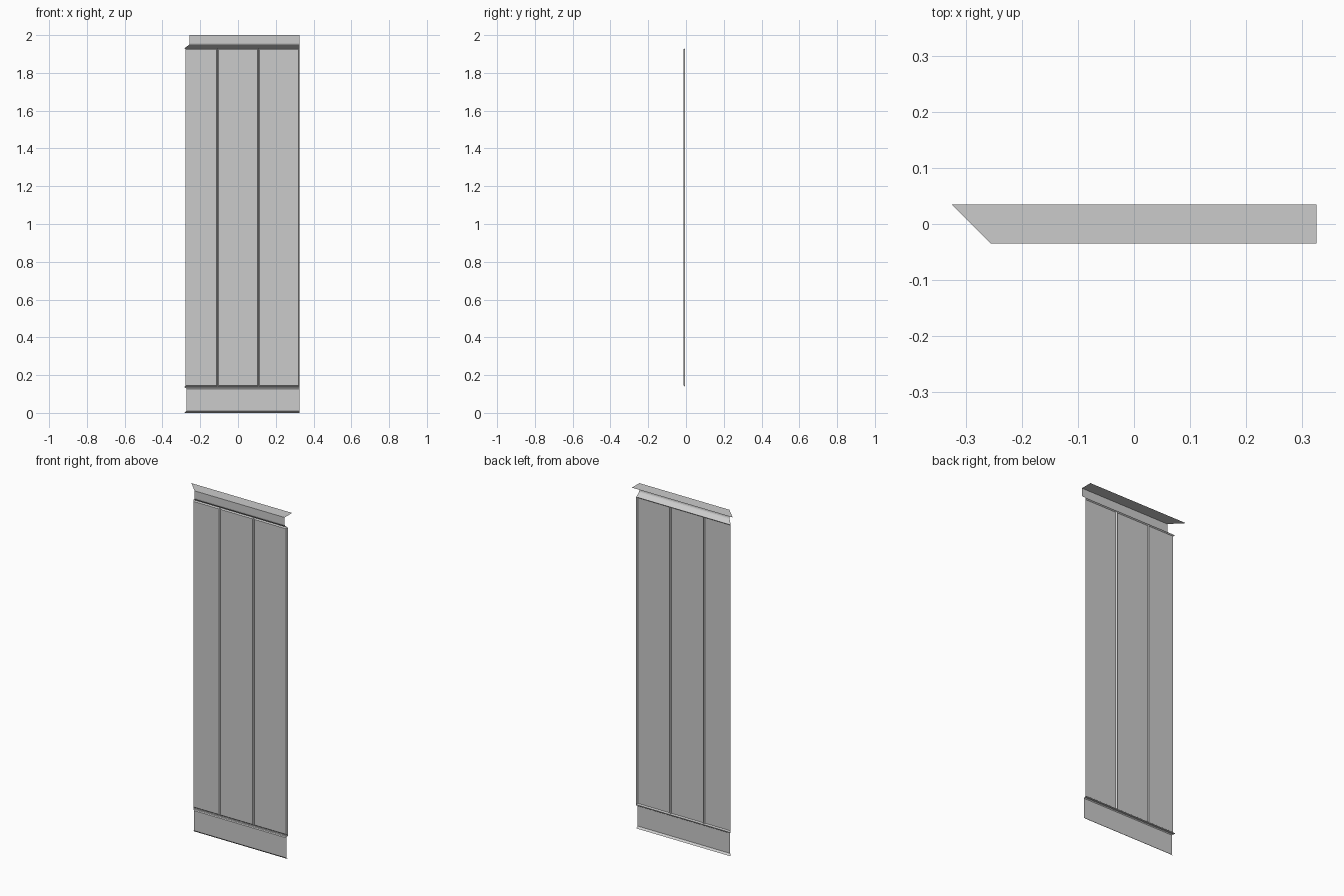
import bpy, bmesh

if "Cube" in bpy.data.objects:
    bpy.data.objects.remove(bpy.data.objects["Cube"])

RIGHT = 0.325          # square-cut right end
MITRE = -0.29          # left end is cut at 45 degrees: x = MITRE - y
FRONT, BACK = -0.013, -0.006   # plank face and groove depth
Z0, Z1, CH = 0.139, 1.93, 0.008


def finish(name, bm):
    # cut the left end on the mitre plane and make the object
    bmesh.ops.bisect_plane(bm, geom=bm.verts[:] + bm.edges[:] + bm.faces[:],
                           plane_co=(MITRE, 0, 0), plane_no=(1, 1, 0), clear_inner=True)
    me = bpy.data.meshes.new(name)
    bm.to_mesh(me)
    bm.free()
    ob = bpy.data.objects.new(name, me)
    bpy.context.collection.objects.link(ob)
    return ob


def moulding(name, profile):
    # open (y, z) profile, listed bottom to top, swept along x
    bm = bmesh.new()
    rows = [[bm.verts.new((x, y, z)) for x in (-0.4, RIGHT)] for y, z in profile]
    for a, b in zip(rows, rows[1:]):
        bm.faces.new((a[0], a[1], b[1], b[0]))
    return finish(name, bm)


def plank(name, xa, xb):
    # thin board face with chamfered rim
    def ring(d, y):
        return [bm.verts.new(p) for p in ((xa + d, y, Z0 + d), (xb - d, y, Z0 + d),
                                          (xb - d, y, Z1 - d), (xa + d, y, Z1 - d))]
    bm = bmesh.new()
    outer, inner = ring(0, BACK), ring(CH * 0.7, FRONT)
    bm.faces.new(inner)
    for i in range(4):
        j = (i + 1) % 4
        bm.faces.new((outer[i], outer[j], inner[j], inner[i]))
    return finish(name, bm)


# skirting board with chamfered lower and upper edges
moulding("skirting", [(-0.006, 0.0), (-0.017, 0.01), (-0.017, 0.127),
                      (-0.013, 0.132), (-0.006, 0.134), (BACK, Z0)])

# three equal planks, the left one shortened by the mitre
w = 2 * RIGHT / 3
for i in range(3):
    plank(f"plank_{i + 1}", -RIGHT + i * w, -RIGHT + (i + 1) * w)

# cornice: sloping underside, upright fascia and flat top shelf
moulding("cornice", [(BACK, Z1), (-0.010, 1.933), (-0.030, 1.948), (-0.0335, 1.953),
                     (-0.0345, 1.958), (-0.0345, 2.0), (0.0345, 2.0)])
